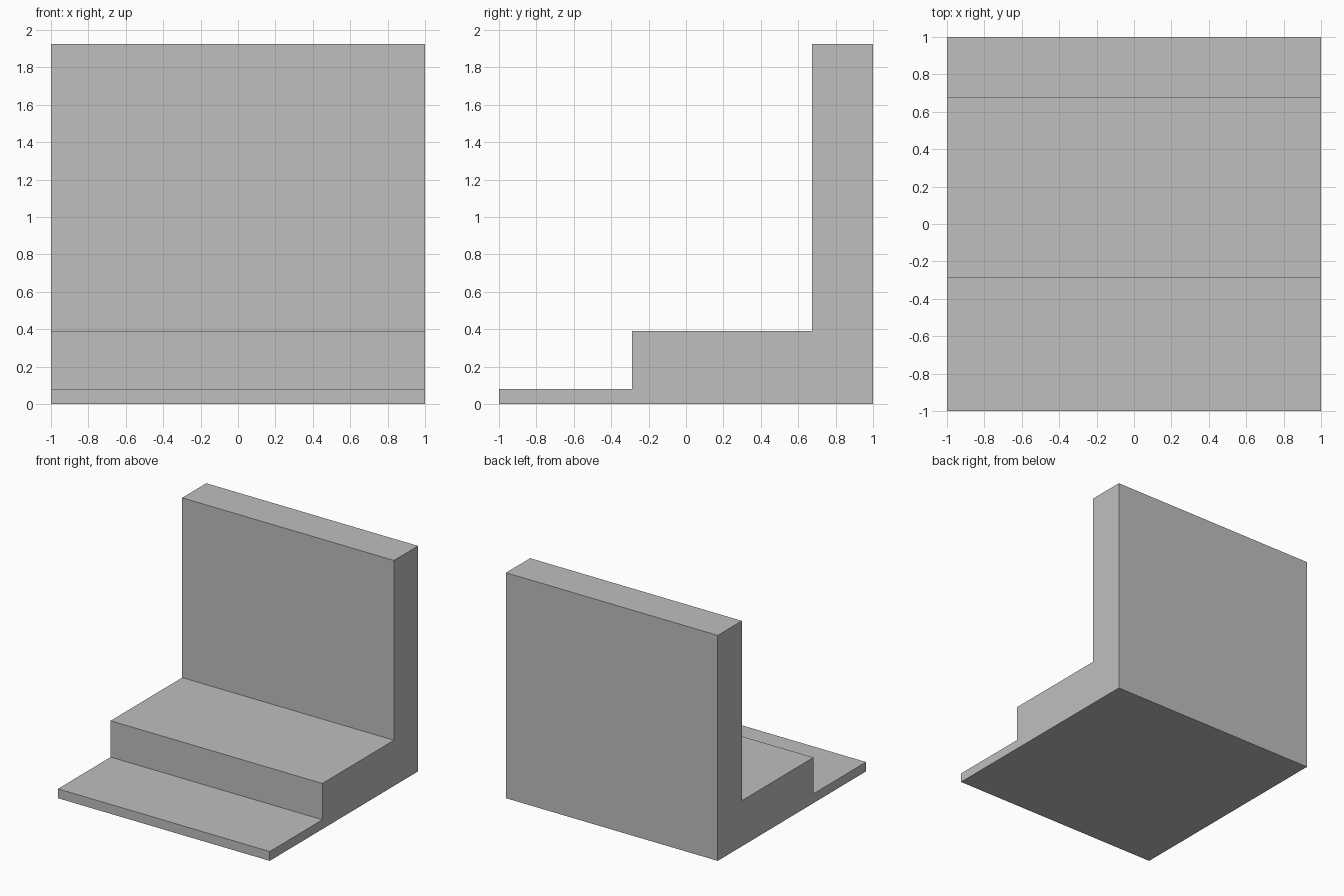
import bpy
import bmesh

default_cube = bpy.data.objects.get("Cube")
if default_cube:
    bpy.data.objects.remove(default_cube, do_unlink=True)

HALF_WIDTH = 1.0
FRONT, STEP_FRONT, WALL_FRONT, BACK = -1.0, -0.29, 0.675, 1.0
BASE_TOP, STEP_TOP, WALL_TOP = 0.08, 0.39, 1.925

# Single plain grey
grey = bpy.data.materials.new("light_grey")
grey.use_nodes = True
colour = (0.52, 0.52, 0.52, 1.0)
grey.diffuse_color = colour
grey.node_tree.nodes["Principled BSDF"].inputs["Base Color"].default_value = colour


def extrude_profile(name, profile):
    """Extrude a (y, z) side profile across the full width."""
    bm = bmesh.new()
    side = bm.faces.new([bm.verts.new((-HALF_WIDTH, y, z)) for y, z in profile])
    result = bmesh.ops.extrude_face_region(bm, geom=[side], use_keep_orig=True)
    moved = [v for v in result["geom"] if isinstance(v, bmesh.types.BMVert)]
    bmesh.ops.translate(bm, verts=moved, vec=(2 * HALF_WIDTH, 0, 0))
    bmesh.ops.recalc_face_normals(bm, faces=bm.faces)
    mesh = bpy.data.meshes.new(name)
    bm.to_mesh(mesh)
    bm.free()
    mesh.materials.append(grey)
    obj = bpy.data.objects.new(name, mesh)
    bpy.context.collection.objects.link(obj)
    return obj


# Thin floor slab
extrude_profile("base_slab", [
    (FRONT, 0), (BACK, 0), (BACK, BASE_TOP), (FRONT, BASE_TOP)])

# Raised step and tall back wall in one L-shaped piece
extrude_profile("step_and_back_wall", [
    (STEP_FRONT, BASE_TOP), (BACK, BASE_TOP), (BACK, WALL_TOP),
    (WALL_FRONT, WALL_TOP), (WALL_FRONT, STEP_TOP), (STEP_FRONT, STEP_TOP)])
